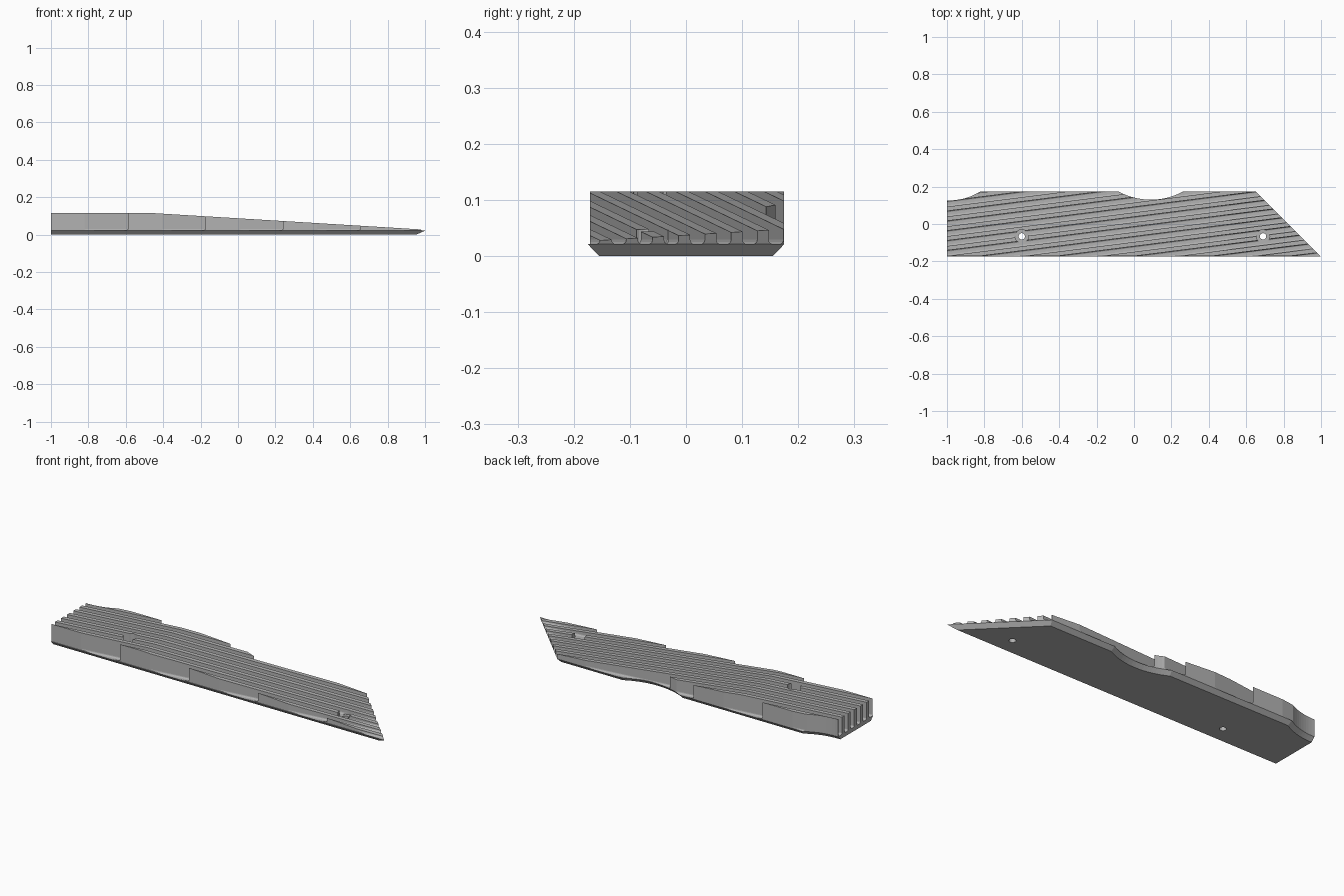
import bpy, bmesh, math
from mathutils import Vector

cube = bpy.data.objects.get("Cube")
if cube:
    bpy.data.objects.remove(cube, do_unlink=True)

grey = bpy.data.materials.new("matte grey metal")
grey.use_nodes = True
colour = (0.45, 0.45, 0.45, 1)
grey.diffuse_color = colour
grey.node_tree.nodes["Principled BSDF"].inputs["Base Color"].default_value = colour

PLATE = 0.021                     # plate thickness
SLOPE, PITCH = 0.127, 0.0526      # fin skew and spacing
FIN, FILLET = 0.023, 0.008        # fin width and root radius
TOP = 0.115


def loft(bm, lower, upper):
    """Closed solid between two matching loops."""
    a = [bm.verts.new(p) for p in lower]
    b = [bm.verts.new(p) for p in upper]
    n = len(a)
    bm.faces.new(a[::-1])
    bm.faces.new(b)
    for i in range(n):
        j = (i + 1) % n
        bm.faces.new((a[i], a[j], b[j], b[i]))


def finish(name, bm):
    bmesh.ops.recalc_face_normals(bm, faces=bm.faces)
    mesh = bpy.data.meshes.new(name)
    bm.to_mesh(mesh)
    bm.free()
    obj = bpy.data.objects.new(name, mesh)
    bpy.context.collection.objects.link(obj)
    mesh.materials.append(grey)
    return obj


def solid(name, lower, upper):
    bm = bmesh.new()
    loft(bm, lower, upper)
    return finish(name, bm)


def cylinder(name, x, y, r, z0, z1):
    ring = [(x + r * math.cos(i * math.tau / 24), y + r * math.sin(i * math.tau / 24))
            for i in range(24)]
    return solid(name, [(*p, z0) for p in ring], [(*p, z1) for p in ring])


def cut(obj, cutter, operation):
    mod = obj.modifiers.new("cut", 'BOOLEAN')
    mod.operation, mod.solver, mod.object = operation, 'EXACT', cutter
    bpy.context.view_layer.objects.active = obj
    bpy.ops.object.modifier_apply(modifier=mod.name)
    bpy.data.objects.remove(cutter, do_unlink=True)


def scallop(cx, half, depth, start, end, steps):
    """Shallow circular bite in the back edge, from one x to another."""
    r = (half ** 2 + depth ** 2) / (2 * depth)
    xs = [start + (end - start) * i / steps for i in range(steps + 1)]
    return [(x, 0.175 - depth + r - math.sqrt(r * r - (x - cx) ** 2)) for x in xs]


def outline(front):
    return ([(-1, front), (0.825 - front, front), (0.65, 0.175)]
            + scallop(0.09, 0.175, 0.045, 0.265, -0.085, 16)
            + scallop(-0.99, 0.17, 0.049, -0.82, -1, 10))


def inset(points, d):
    """Move every edge inward, except the square left end."""
    out, n = [], len(points)
    for i in range(n):
        p0, p, p1 = (Vector(points[k % n]) for k in (i - 1, i, i + 1))
        lines = []
        for a, b in ((p0, p), (p, p1)):
            t = (b - a).normalized()
            normal = Vector((-t.y, t.x))
            left_end = a.x < -0.999 and b.x < -0.999
            lines.append((normal, normal.dot(p) + (0 if left_end else d)))
        (m, e), (q, f) = lines
        det = m.x * q.y - m.y * q.x
        if abs(det) < 1e-5:
            out.append(p + m * d)
        else:
            out.append(Vector(((e * q.y - f * m.y) / det, (m.x * f - q.x * e) / det)))
    return out


# Base plate with chamfered underside
edge = outline(-0.175)
plate = solid("base_plate", [(p.x, p.y, 0) for p in inset(edge, 0.02)],
              [(x, y, PLATE) for x, y in edge])

# Skewed fins with rounded roots, long enough to overrun the plate
half_profile = [(FIN / 2 + FILLET * (1 - math.sin(a)), PLATE + FILLET * (1 - math.cos(a)))
                for a in (0, math.pi / 6, math.pi / 3, math.pi / 2)]
half_profile.append((FIN / 2, 0.15))
profile = half_profile + [(-y, z) for y, z in reversed(half_profile)]
bm = bmesh.new()
for k in range(-5, 9):
    centre = -0.17 + SLOPE * 0.58 + k * PITCH - FIN / 2
    ends = [[(x, centre + SLOPE * x + y, z) for y, z in profile] for x in (-1.2, 1.2)]
    loft(bm, *ends)
fins = finish("cooling_fins", bm)

# Trim the fins to the plate outline and to the sloping top
trim = outline(-0.171)
cut(fins, solid("outline_trim", [(x, y, -0.1) for x, y in trim],
                [(x, y, 0.3) for x, y in trim]), 'INTERSECT')
side = [(-1.1, -0.05), (1.1, -0.05), (1.1, 0.0205), (-0.45, TOP), (-1.1, TOP)]
cut(fins, solid("slope_trim", [(x, -0.4, z) for x, z in side],
                [(x, 0.4, z) for x, z in side]), 'INTERSECT')

# Mounting holes with clearance pockets through the fins
for x in (-0.6, 0.69):
    cut(plate, cylinder("hole_cutter", x, -0.066, 0.017, -0.1, 0.1), 'DIFFERENCE')
    cut(fins, cylinder("pocket_cutter", x, -0.066, 0.036, -0.1, 0.3), 'DIFFERENCE')
